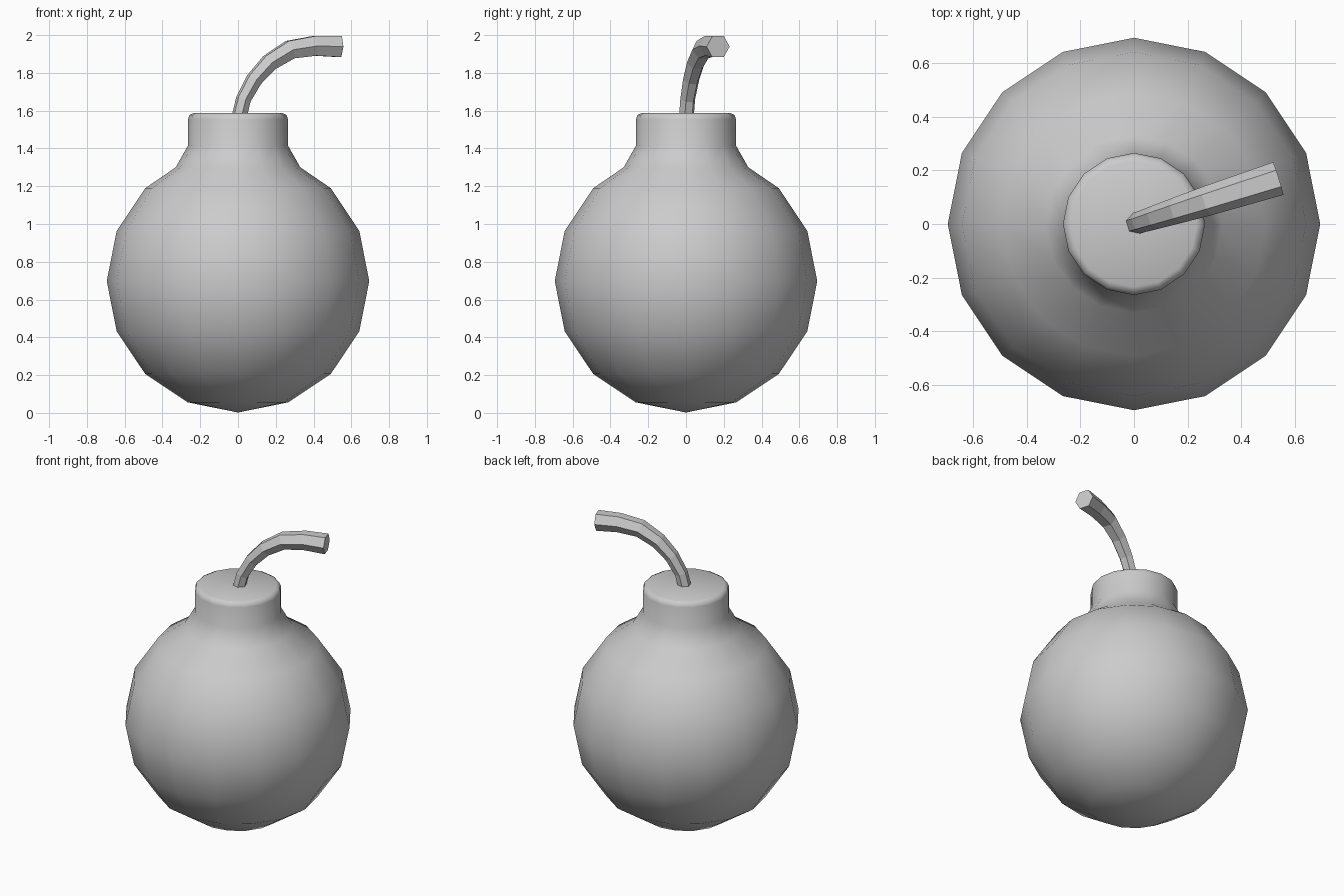
import bpy, bmesh
from math import cos, sin, pi, radians
from mathutils import Vector

cube = bpy.data.objects.get("Cube")
if cube:
    bpy.data.objects.remove(cube, do_unlink=True)

grey = bpy.data.materials.new("plain grey")
grey.use_nodes = True
grey.diffuse_color = (0.6, 0.6, 0.6, 1)
grey.node_tree.nodes["Principled BSDF"].inputs["Base Color"].default_value = grey.diffuse_color


def ring(center, u, v, radius, sides):
    """Points of a regular polygon in the plane of u and v."""
    return [center + radius * (u * cos(2 * pi * i / sides) + v * sin(2 * pi * i / sides))
            for i in range(sides)]


def loft(name, rings, smooth):
    """Skin a stack of rings; a ring of one point closes to a pole."""
    bm = bmesh.new()
    rows = [[bm.verts.new(p) for p in r] for r in rings]
    for a, b in zip(rows, rows[1:]):
        n = max(len(a), len(b))
        for i in range(n):
            j = (i + 1) % n
            if len(a) == 1:
                bm.faces.new((a[0], b[j], b[i]))
            else:
                bm.faces.new((a[i], a[j], b[j], b[i]))
    for row in (rows[0], rows[-1]):
        if len(row) > 1:
            bm.faces.new(row)
    bmesh.ops.recalc_face_normals(bm, faces=bm.faces)
    mesh = bpy.data.meshes.new(name)
    bm.to_mesh(mesh)
    bm.free()
    mesh.materials.append(grey)
    for p in mesh.polygons:
        p.use_smooth = smooth
    obj = bpy.data.objects.new(name, mesh)
    bpy.context.collection.objects.link(obj)
    return obj


X, Y, Z = Vector((1, 0, 0)), Vector((0, 1, 0)), Vector((0, 0, 1))

# Round body flowing into the neck and its rounded rim
R, MID, SIDES = 0.695, 0.698, 16
profile = [(R * sin(k * pi / 8), MID - R * cos(k * pi / 8)) for k in range(1, 7)]
profile += [(0.33, 1.30), (0.265, 1.415), (0.265, 1.555), (0.257, 1.577), (0.235, 1.588)]
rings = [[Z * 0.002]] + [ring(Z * z, X, Y, r, SIDES) for r, z in profile]
loft("body", rings, True)

# Six-sided bent fuse, thickening towards its tip: distance out, height, radius
path = [(0.0, 1.54, 0.041), (0.03, 1.66, 0.041), (0.09, 1.765, 0.045), (0.175, 1.855, 0.05),
        (0.29, 1.923, 0.056), (0.425, 1.943, 0.06), (0.565, 1.939, 0.064)]
heading = radians(17.5)
out = X * cos(heading) + Y * sin(heading)
side = Z.cross(out)
points = [out * d + Z * z for d, z, r in path]
fuse_rings = []
for i, p in enumerate(points):
    tangent = (points[min(i + 1, len(points) - 1)] - points[max(i - 1, 0)]).normalized()
    fuse_rings.append(ring(p, side, tangent.cross(side), path[i][2], 6))
loft("fuse", fuse_rings, False)
